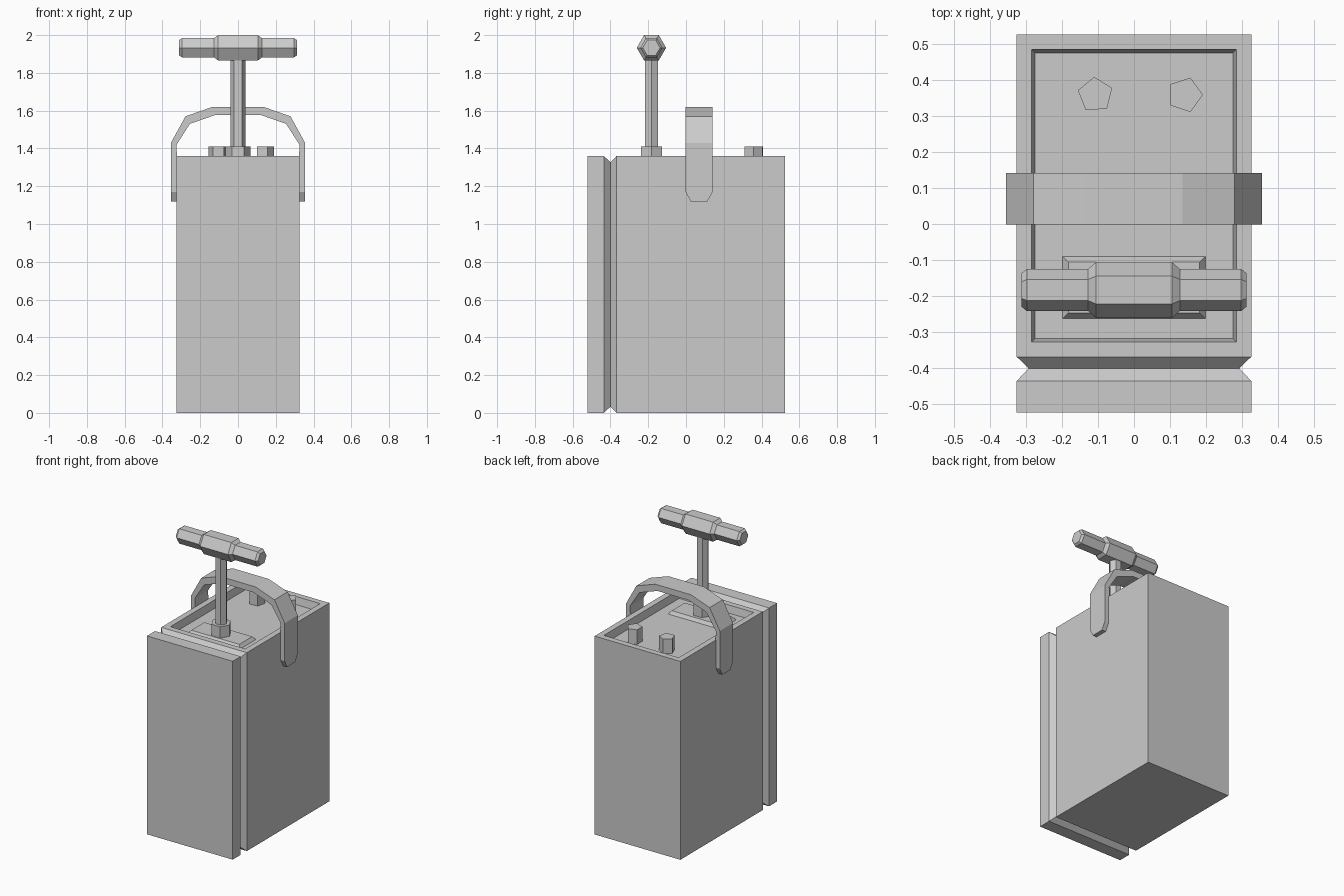
import bpy, bmesh
from math import cos, sin, radians, tau

if "Cube" in bpy.data.objects:
    bpy.data.objects.remove(bpy.data.objects["Cube"])


def finish(name, bm):
    bmesh.ops.recalc_face_normals(bm, faces=bm.faces)
    me = bpy.data.meshes.new(name)
    bm.to_mesh(me)
    bm.free()
    ob = bpy.data.objects.new(name, me)
    bpy.context.collection.objects.link(ob)
    return ob


def loft(rings):
    """Closed skin through rings of equal point count, capped at both ends."""
    bm = bmesh.new()
    vs = [[bm.verts.new(p) for p in r] for r in rings]
    n = len(vs[0])
    for a, b in zip(vs, vs[1:]):
        for i in range(n):
            j = (i + 1) % n
            bm.faces.new((a[i], a[j], b[j], b[i]))
    bm.faces.new(vs[0])
    bm.faces.new(vs[-1])
    return bm


def prism(name, x, y, z0, z1, r, sides, turn=0):
    ring = lambda z: [(x + r * cos(turn + tau * i / sides),
                       y + r * sin(turn + tau * i / sides), z) for i in range(sides)]
    return finish(name, loft([ring(z0), ring(z1)]))


W, H, FLOOR = 0.325, 1.36, 1.31

# Box body with V groove running all the way round
rings = []
for y, d in [(-0.522, 0), (-0.435, 0), (-0.4, 0.033), (-0.368, 0), (0.525, 0)]:
    rings.append([(-W + d, y, d), (W - d, y, d), (W - d, y, H - d), (-W + d, y, H - d)])
bm = loft(rings)
bmesh.ops.recalc_face_normals(bm, faces=bm.faces)

# Sunken lid panel with sloped walls
top = max((f for f in bm.faces if f.normal.z > 0.9), key=lambda f: f.calc_area())
bmesh.ops.inset_individual(bm, faces=[top], thickness=0.058)
bmesh.ops.inset_individual(bm, faces=[top], thickness=0.014, depth=FLOOR - H)
for v in top.verts:
    v.co.z = FLOOR
finish("box_body", bm)

# Raised plate under the plunger
rect = lambda x, y0, y1, z: [(-x, y0, z), (x, y0, z), (x, y1, z), (-x, y1, z)]
finish("plunger_plate", loft([rect(0.198, -0.262, -0.09, FLOOR),
                              rect(0.182, -0.246, -0.105, 1.332)]))

# Two terminals
prism("terminal_left", -0.107, 0.358, FLOOR, 1.41, 0.05, 5, radians(94))
prism("terminal_right", 0.141, 0.358, FLOOR, 1.41, 0.05, 5)

# Plunger nut, rod and hexagonal grip
PY = -0.183
prism("plunger_nut", 0, PY, FLOOR, 1.41, 0.065, 6)
prism("plunger_rod", 0, PY, 1.4, 1.9, 0.04, 6)
half = [(0.312, 0.046), (0.297, 0.0585), (0.127, 0.0585), (0.105, 0.0775)]
profile = [(-x, r) for x, r in half] + half[::-1]
finish("plunger_grip", loft([[(x, PY + r * cos(tau * i / 6), 1.933 + r * sin(tau * i / 6))
                              for i in range(6)] for x, r in profile]))

# Carrying strap: (outer x, z, inner x, z, y start, y end)
side = [(0.355, 1.12, 0.32, 1.12, 0.025, 0.113),
        (0.355, 1.17, 0.32, 1.17, -0.002, 0.141),
        (0.355, 1.43, 0.325, 1.42, -0.002, 0.141),
        (0.278, 1.57, 0.255, 1.53, -0.002, 0.141),
        (0.135, 1.62, 0.118, 1.578, -0.002, 0.141)]
path = [(-a, b, -c, d, e, f) for a, b, c, d, e, f in side] + side[::-1]
finish("carry_strap", loft([[(a, e, b), (a, f, b), (c, f, d), (c, e, d)]
                            for a, b, c, d, e, f in path]))
